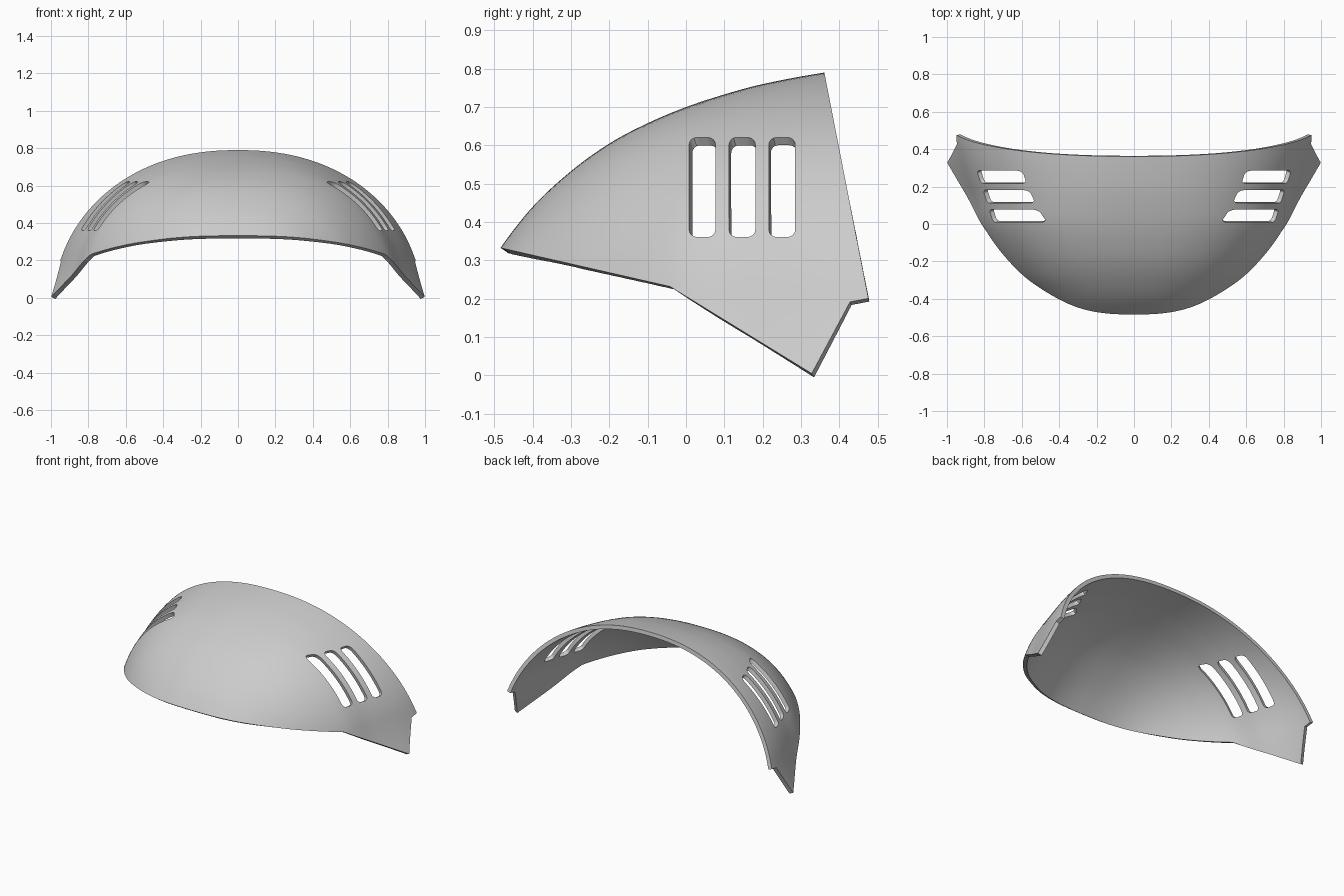
import bpy, bmesh, math
from mathutils import Vector

if "Cube" in bpy.data.objects:
    bpy.data.objects.remove(bpy.data.objects["Cube"])

# Dome guides along y: crown height, half width, roundness exponent
CROWN = [(-.51, .288), (-.485, .332), (-.4, .44), (-.3, .533), (-.2, .605), (-.1, .658),
         (0, .70), (.1, .733), (.2, .76), (.36, .79), (.51, .808)]
WIDTH = [(-.51, .42), (-.485, .455), (-.405, .534), (-.27, .675), (-.04, .828),
         (.15, .89), (.25, .924), (.335, .95), (.43, .972), (.51, .982)]
ROUND = [(-.51, 2.5), (0, 2.5), (.25, 2.3), (.51, 2.1)]


def curve(pts, y):
    """Smooth cubic through the guide points."""
    i = max(k for k in range(len(pts) - 1) if k == 0 or pts[k][0] <= y)

    def slope(k):
        a, b = pts[max(k - 1, 0)], pts[min(k + 1, len(pts) - 1)]
        return (b[1] - a[1]) / (b[0] - a[0])
    (x0, v0), (x1, v1) = pts[i], pts[i + 1]
    h = x1 - x0
    t = (y - x0) / h
    return ((2*t**3 - 3*t**2 + 1) * v0 + (t**3 - 2*t**2 + t) * h * slope(i)
            + (3*t**2 - 2*t**3) * v1 + (t**3 - t**2) * h * slope(i + 1))


def inside(poly, y, z):
    hit = False
    for (y0, z0), (y1, z1) in zip(poly, poly[1:] + poly[:1]):
        if (z0 > z) != (z1 > z) and y < y0 + (z - z0) * (y1 - y0) / (z1 - z0):
            hit = not hit
    return hit


def score(bm, poly, margin):
    """Cut the surface along a side-view outline, straight through in x."""
    for (y0, z0), (y1, z1) in zip(poly, poly[1:] + poly[:1]):
        near = []
        for f in bm.faces:
            c = f.calc_center_median()
            if (min(y0, y1) - margin < c.y < max(y0, y1) + margin
                    and min(z0, z1) - margin < c.z < max(z0, z1) + margin):
                near.append(f)
        geom = set(near)
        for f in near:
            geom.update(f.verts)
            geom.update(f.edges)
        bmesh.ops.bisect_plane(bm, geom=list(geom), dist=1e-5, plane_co=(0, y0, z0),
                               plane_no=Vector((0, z1 - z0, y0 - y1)).normalized())


def remove(bm, poly, keep_inside):
    gone = []
    for f in bm.faces:
        c = f.calc_center_median()
        if inside(poly, c.y, c.z) != keep_inside:
            gone.append(f)
    bmesh.ops.delete(bm, geom=gone, context='FACES')


def slot(y0, y1, z0, z1, r=.02, n=4):
    pts = []
    for k, (cy, cz) in enumerate([(y1 - r, z1 - r), (y0 + r, z1 - r),
                                  (y0 + r, z0 + r), (y1 - r, z0 + r)]):
        for j in range(n + 1):
            a = math.pi / 2 * (k + j / n)
            pts.append((cy + r * math.cos(a), cz + r * math.sin(a)))
    return pts


# Dome surface
bm = bmesh.new()
ROWS, SEGS = 60, 100
grid = []
for i in range(ROWS + 1):
    y = -.51 + 1.02 * i / ROWS
    zt, w, n = curve(CROWN, y), curve(WIDTH, y), curve(ROUND, y)
    row = []
    for j in range(SEGS + 1):
        a = -.06 + (math.pi + .12) * j / SEGS
        c = math.cos(a)
        z = zt * math.sin(a)
        x = w * abs(c) ** (2 / n) + max(0, .23 - z) ** 2
        row.append(bm.verts.new((math.copysign(x, c) if j != SEGS // 2 else 0, y, z)))
    grid.append(row)
for i in range(ROWS):
    for j in range(SEGS):
        bm.faces.new((grid[i][j], grid[i][j + 1], grid[i + 1][j + 1], grid[i + 1][j]))

# Side outline with lower points and rear notch
outline = [(-.485, .333), (-.042, .232), (.328, .005), (.428, .192), (.476, .201), (.361, .79),
           (.2, .95), (-.485, .95)]
score(bm, outline, .06)
remove(bm, outline, True)

# Three vent slots, cut on both sides at once
for y0 in (.008, .112, .216):
    vent = slot(y0, y0 + .069, .361, .621)
    score(bm, vent, .04)
    remove(bm, vent, False)

bmesh.ops.remove_doubles(bm, verts=bm.verts[:], dist=1e-4)
bm.normal_update()
if sum(f.normal.dot(f.calc_center_median() - Vector((0, .2, 0))) * f.calc_area()
       for f in bm.faces) < 0:
    bmesh.ops.reverse_faces(bm, faces=bm.faces[:])
mesh = bpy.data.meshes.new("visor_shell")
bm.to_mesh(mesh)
bm.free()
shell = bpy.data.objects.new("visor_shell", mesh)
bpy.context.collection.objects.link(shell)

# Shell thickness, inward
bpy.context.view_layer.objects.active = shell
shell.select_set(True)
solid = shell.modifiers.new("thickness", 'SOLIDIFY')
solid.thickness = .025
solid.offset = -1
bpy.ops.object.modifier_apply(modifier=solid.name)
bpy.ops.object.shade_smooth_by_angle(angle=math.radians(35))
